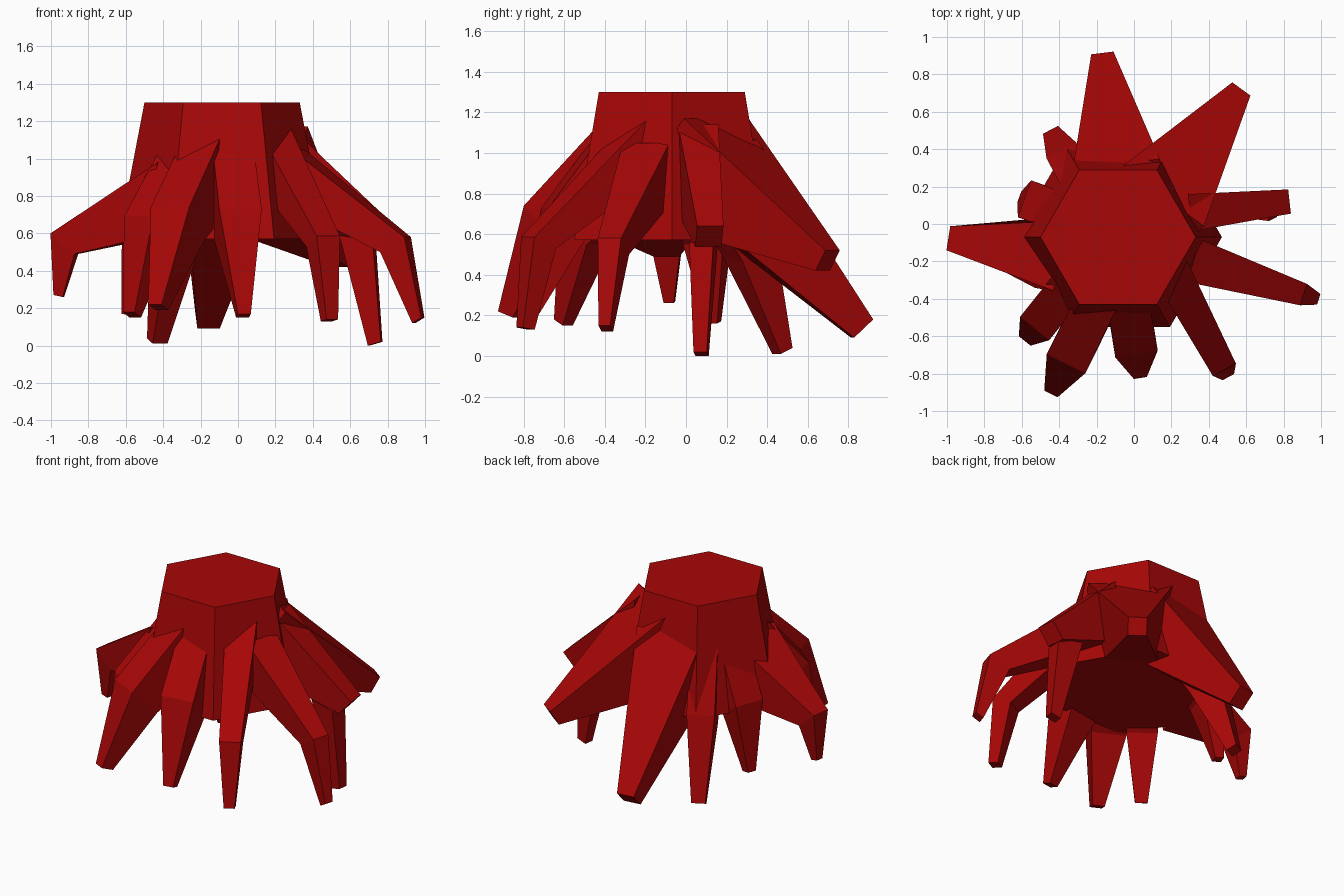
import bpy, bmesh, math
from mathutils import Vector

cube = bpy.data.objects.get("Cube")
if cube:
    bpy.data.objects.remove(cube)

red = bpy.data.materials.new("deep red")
red.use_nodes = True
colour = (0.39, 0.002, 0.002, 1)
red.diffuse_color = colour
red.node_tree.nodes["Principled BSDF"].inputs["Base Color"].default_value = colour


def loft(bm, rings):
    """Skin a closed solid through rings with equal point counts."""
    loops = [[bm.verts.new(p) for p in ring] for ring in rings]
    for a, b in zip(loops, loops[1:]):
        for i in range(len(a)):
            j = (i + 1) % len(a)
            bm.faces.new((a[i], a[j], b[j], b[i]))
    bm.faces.new(loops[0][::-1])
    bm.faces.new(loops[-1])


def finish(name, bm):
    bmesh.ops.recalc_face_normals(bm, faces=bm.faces)
    mesh = bpy.data.meshes.new(name)
    bm.to_mesh(mesh)
    bm.free()
    mesh.materials.append(red)
    bpy.context.collection.objects.link(bpy.data.objects.new(name, mesh))


def hexagon(radius, z):
    return [(-0.085 + radius * math.cos(k * math.pi / 3),
             -0.07 + radius * math.sin(k * math.pi / 3), z) for k in range(6)]


def root(name, start, end, *sections):
    """Each section is (outer distance, outer z, inner distance, inner z, half width)."""
    base = Vector((*start, 0))
    ahead = (Vector((*end, 0)) - base).normalized()
    side = Vector((-ahead.y, ahead.x, 0))

    def ring(do, zo, di, zi, w):
        outer = base + ahead * do + Vector((0, 0, zo))
        inner = base + ahead * di + Vector((0, 0, zi))
        return [outer - side * w, outer + side * w, inner + side * w, inner - side * w]

    bm = bmesh.new()
    loft(bm, [ring(*s) for s in sections])
    finish(name, bm)


# Tapered six-sided trunk
trunk = bmesh.new()
loft(trunk, [hexagon(0.555, 0.57), hexagon(0.415, 1.3)])
finish("trunk", trunk)

# Bent roots: base, knee, tip
root("front_root", (-0.05, -0.3), (0.035, -0.83),
     (0.06, 1.18, 0, 0.75, 0.11), (0.4, 0.73, 0.22, 0.57, 0.115),
     (0.53, 0.17, 0.47, 0.15, 0.035))
root("front_right_root", (-0.14, -0.3), (-0.445, -0.91),
     (0.1, 1.13, 0, 0.75, 0.11), (0.5, 0.74, 0.32, 0.56, 0.115),
     (0.68, 0.22, 0.6, 0.19, 0.04))
root("front_left_root", (0.2, -0.25), (0.505, -0.82),
     (-0.02, 1.17, 0, 0.85, 0.1), (0.6, 0.585, 0.48, 0.53, 0.07),
     (0.645, 0.14, 0.58, 0.13, 0.035))
root("left_front_root", (0.3, -0.19), (0.98, -0.4),
     (0.02, 1.05, 0, 0.75, 0.12), (0.635, 0.58, 0.5, 0.5, 0.06),
     (0.72, 0.15, 0.67, 0.12, 0.03))
root("right_front_root", (-0.3, -0.27), (-0.58, -0.62),
     (0.02, 1.1, 0, 0.7, 0.1), (0.37, 0.69, 0.2, 0.55, 0.1),
     (0.455, 0.18, 0.4, 0.15, 0.04))
root("right_root", (-0.4, -0.17), (-1.0, -0.075),
     (0, 0.98, 0.1, 0.57, 0.19), (0.6, 0.6, 0.47, 0.49, 0.065),
     (0.59, 0.27, 0.54, 0.26, 0.025))
root("right_back_root", (-0.35, 0.05), (-0.6, 0.14),
     (0.02, 1.09, 0, 0.65, 0.1), (0.25, 0.64, 0.1, 0.55, 0.105),
     (0.28, 0.17, 0.22, 0.16, 0.03))
root("back_right_root", (-0.28, 0.19), (-0.445, 0.5),
     (0.03, 1.12, -0.1, 0.7, 0.09), (0.23, 0.6, 0.05, 0.47, 0.09),
     (0.355, 0.04, 0.29, 0.01, 0.045))

# Left root with a blunt end and a separate downward shoot
root("left_root", (0.3, 0.06), (0.83, 0.12),
     (0, 1.14, 0, 0.7, 0.1), (0.535, 0.64, 0.445, 0.54, 0.065))
root("left_root_shoot", (0.55, 0.1), (0.8, 0.065),
     (0.18, 0.56, 0, 0.59, 0.06), (0.22, 0.02, 0.15, 0, 0.033))

# Straight thick roots
root("back_left_root", (0.12, 0.1), (0.58, 0.73),
     (0.06, 1.17, -0.35, 0.7, 0.27), (0.77, 0.52, 0.71, 0.42, 0.06))
root("back_root", (-0.08, 0.2), (-0.17, 0.92),
     (0.12, 1.07, -0.3, 0.815, 0.235), (0.72, 0.18, 0.625, 0.09, 0.06))
